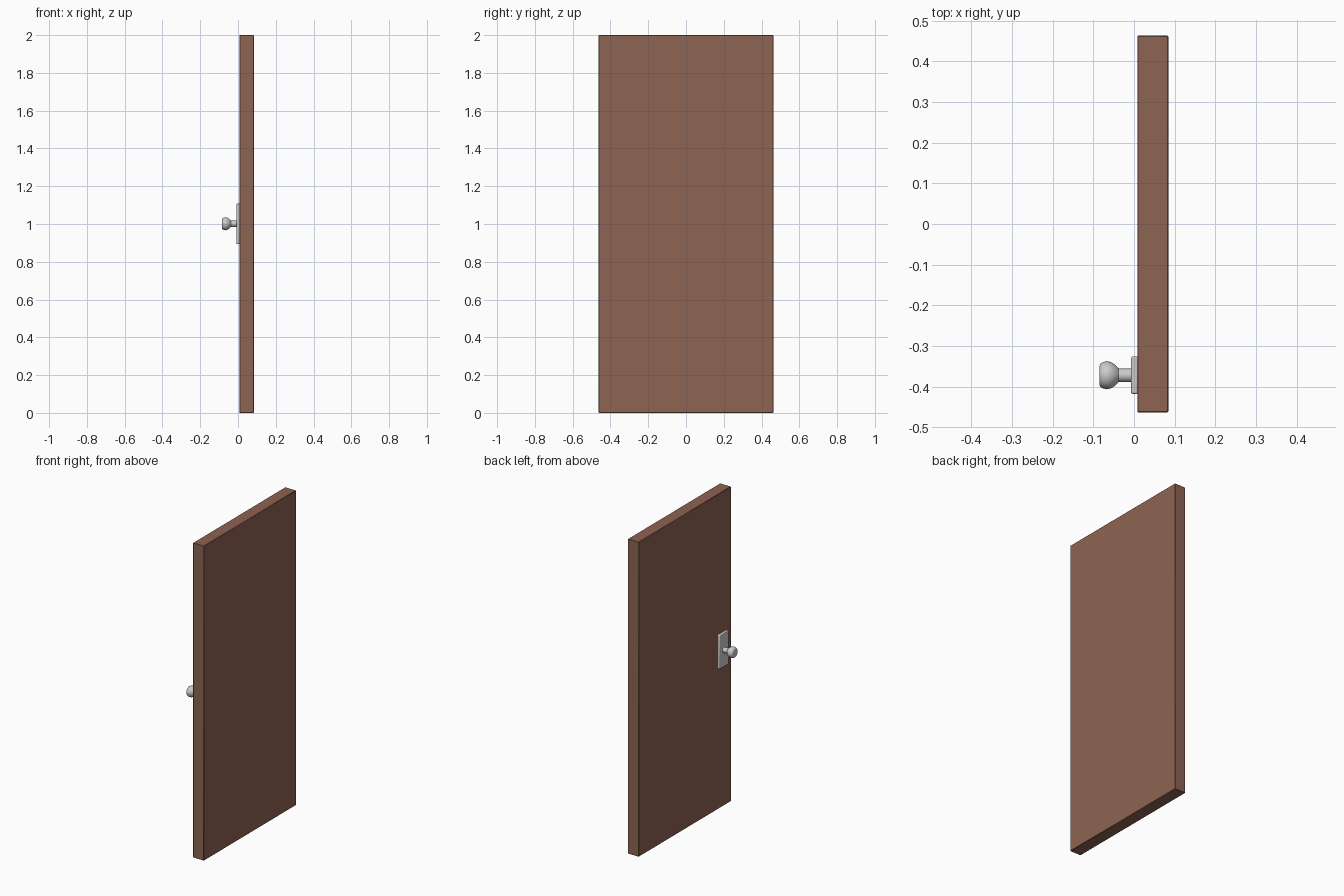
import bpy, bmesh, math
from mathutils import Matrix

if "Cube" in bpy.data.objects:
    bpy.data.objects.remove(bpy.data.objects["Cube"])


def finish(name, bm, material=None, bevel=0, segments=2):
    bmesh.ops.recalc_face_normals(bm, faces=bm.faces)
    mesh = bpy.data.meshes.new(name)
    bm.to_mesh(mesh)
    bm.free()
    obj = bpy.data.objects.new(name, mesh)
    bpy.context.collection.objects.link(obj)
    if material:
        mesh.materials.append(material)
    if bevel:
        mod = obj.modifiers.new("soft_edges", 'BEVEL')
        mod.width, mod.segments = bevel, segments
    bpy.ops.object.select_all(action='DESELECT')
    obj.select_set(True)
    bpy.context.view_layer.objects.active = obj
    bpy.ops.object.shade_smooth_by_angle(angle=math.radians(40))
    return obj


def box(name, lo, hi, **kw):
    bm = bmesh.new()
    bmesh.ops.create_cube(bm, size=1)
    for v in bm.verts:
        v.co = [(a + b) / 2 + c * (b - a) for a, b, c in zip(lo, hi, v.co)]
    return finish(name, bm, **kw)


def lathe_x(name, profile, y, z, sides=32):
    # Profile of (x, radius) spun around an axis along x
    bm = bmesh.new()
    rings = []
    for x, r in profile:
        rings.append([bm.verts.new((x, y + r * math.cos(2 * math.pi * i / sides),
                                    z + r * math.sin(2 * math.pi * i / sides)))
                      for i in range(sides)])
    for a, b in zip(rings, rings[1:]):
        for i in range(sides):
            j = (i + 1) % sides
            bm.faces.new((a[i], a[j], b[j], b[i]))
    bm.faces.new(rings[0])
    bm.faces.new(rings[-1])
    return finish(name, bm)


wood = bpy.data.materials.new("brown_wood")
wood.diffuse_color = (0.27, 0.125, 0.085, 1)
wood.use_nodes = True
wood.node_tree.nodes["Principled BSDF"].inputs["Base Color"].default_value = wood.diffuse_color

# Door slab
box("door_panel", (0.008, -0.463, 0), (0.0845, 0.463, 2), material=wood, bevel=0.002, segments=1)

# Backing plate behind the knob
box("knob_plate", (-0.0075, -0.418, 0.893), (0.010, -0.326, 1.109), bevel=0.004)

# Round knob with a flat face, narrow neck and stem
lathe_x("door_knob", [(-0.0845, 0.024), (-0.082, 0.029), (-0.076, 0.0325), (-0.067, 0.0345),
                      (-0.057, 0.0325), (-0.048, 0.027), (-0.042, 0.021), (-0.038, 0.0165),
                      (-0.035, 0.0165), (-0.005, 0.0165)], -0.372, 1.001)
